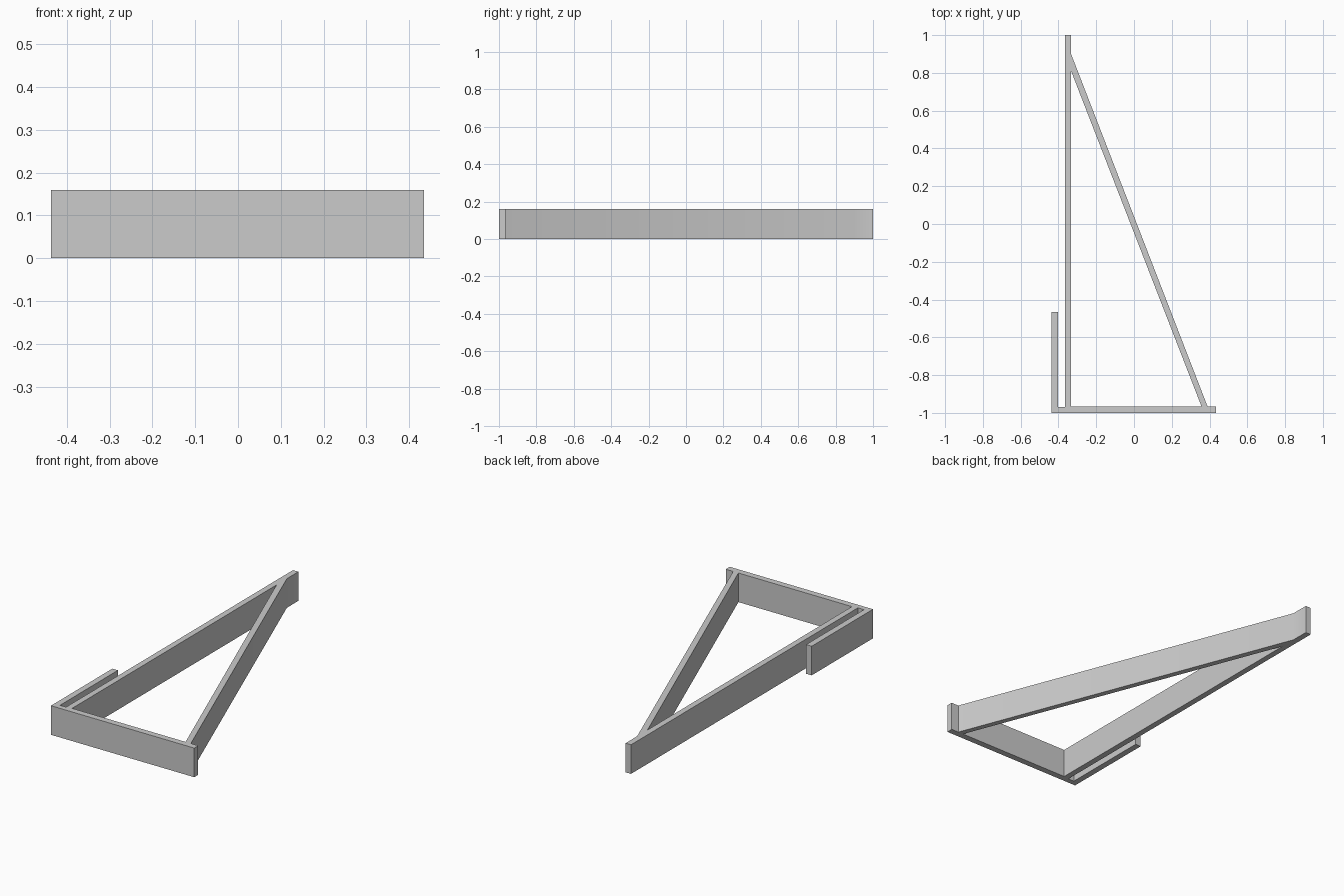
import bpy
import bmesh
import math

cube = bpy.data.objects.get("Cube")
if cube:
    bpy.data.objects.remove(cube, do_unlink=True)

HEIGHT = 0.16

# Plain grey material
grey = bpy.data.materials.new("grey")
grey.use_nodes = True
color = (0.6, 0.6, 0.6, 1)
grey.diffuse_color = color
grey.node_tree.nodes["Principled BSDF"].inputs["Base Color"].default_value = color

# Outer profile: base strip, brace, long upright and hooked lip
outer = [(-0.437, -1), (0.434, -1), (0.434, -0.965), (0.389, -0.965),
         (-0.333, 0.9), (-0.333, 1), (-0.366, 1), (-0.366, -0.97),
         (-0.403, -0.97), (-0.403, -0.467), (-0.437, -0.467)]
# Triangular opening between upright, base and brace
opening = [(-0.333, -0.965), (0.357, -0.965), (-0.333, 0.81)]


def add_loop(curve, points):
    spline = curve.splines.new("POLY")
    spline.points.add(len(points) - 1)
    for p, (x, y) in zip(spline.points, points):
        p.co = (x, y, 0, 1)
    spline.use_cyclic_u = True


# Filled profile raised to a solid
curve = bpy.data.curves.new("frame_profile", "CURVE")
curve.dimensions = "2D"
curve.fill_mode = "BOTH"
curve.extrude = HEIGHT / 2
add_loop(curve, outer)
add_loop(curve, opening)
helper = bpy.data.objects.new("frame_profile", curve)
bpy.context.collection.objects.link(helper)
graph = bpy.context.evaluated_depsgraph_get()
mesh = bpy.data.meshes.new_from_object(helper.evaluated_get(graph))
bpy.data.objects.remove(helper, do_unlink=True)

# Weld the caps to the walls and stand the frame on the ground
bm = bmesh.new()
bm.from_mesh(mesh)
bmesh.ops.remove_doubles(bm, verts=bm.verts, dist=0.0005)
bmesh.ops.translate(bm, verts=bm.verts, vec=(0, 0, HEIGHT / 2))
bmesh.ops.recalc_face_normals(bm, faces=bm.faces)
bm.to_mesh(mesh)
bm.free()
mesh.materials.clear()
mesh.materials.append(grey)

frame = bpy.data.objects.new("braced_frame", mesh)
bpy.context.collection.objects.link(frame)
bpy.context.view_layer.objects.active = frame
frame.select_set(True)
bpy.ops.object.shade_smooth_by_angle(angle=math.radians(30))
